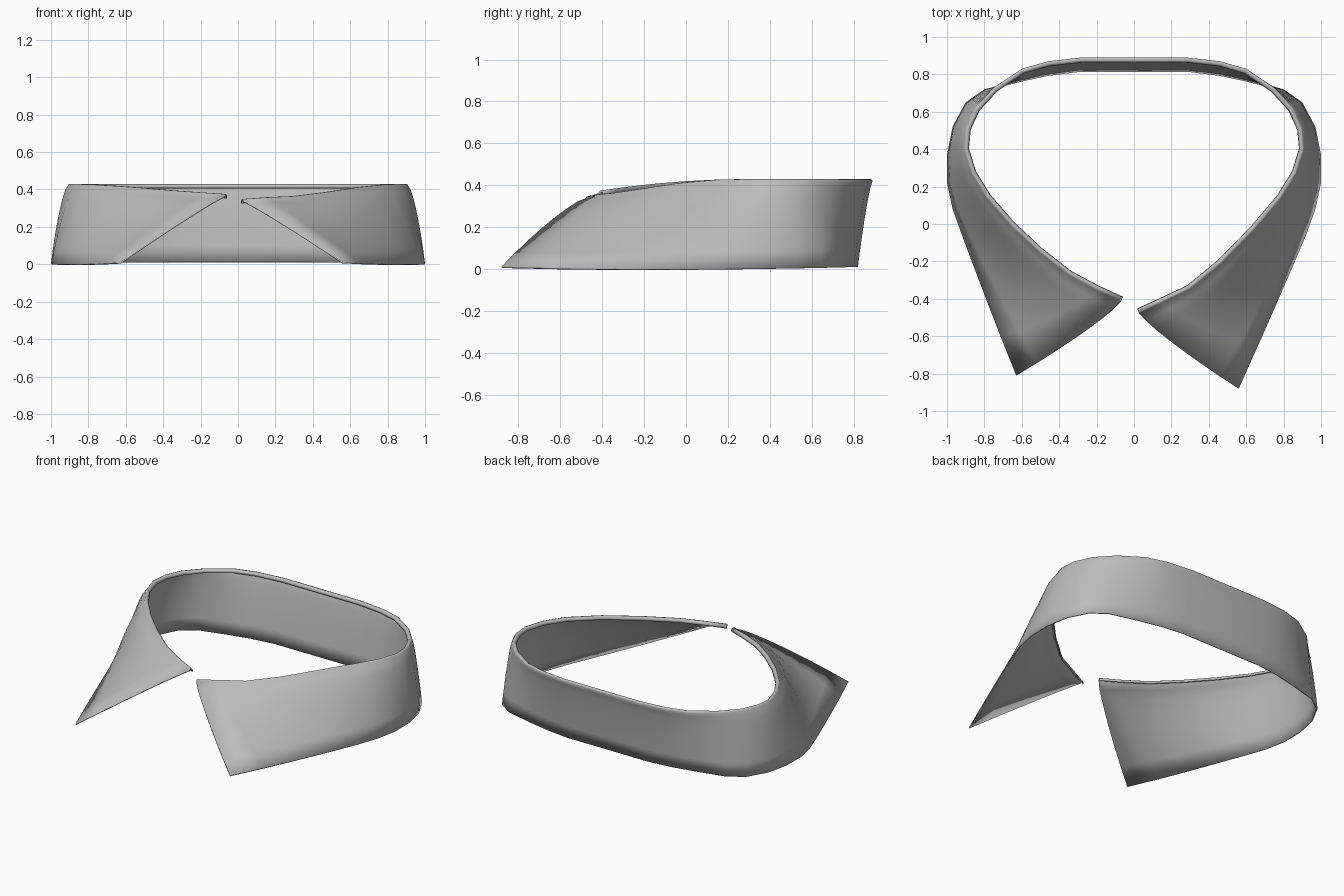
import bpy
import bmesh
import math
from mathutils import Vector

cube = bpy.data.objects.get("Cube")
if cube:
    bpy.data.objects.remove(cube)

# Half outline, front opening to centre back: fold line x, y, lower edge x, y
HALF = [
    (.07, -.415, .63, -.81), (.20, -.355, .71, -.61), (.35, -.275, .78, -.43),
    (.51, -.15, .86, -.22), (.66, -.01, .92, -.06), (.79, .14, .97, .08),
    (.87, .27, 1, .22), (.91, .40, 1, .37), (.90, .51, .97, .52),
    (.85, .62, .90, .65), (.75, .73, .80, .72), (.60, .83, .60, .77),
    (.46, .87, .46, .80), (.28, .89, .30, .82), (0, .89, 0, .82),
]
# The left point hangs lower and nearer the middle than the right one
FOLD_SHIFT = [1.4, 1.4, 1.7, 1.4, .5]
EDGE_SHIFT = [1, .75, .5, .2, 0]
# Rolled rim along the fold: distance towards the neck, rise above the fold
RIM = [(.028, -.012), (.025, .003), (.014, .01), (.004, .008)]
ROWS = 8
THICKNESS = .008


def edge_points(column, side, fold, edge):
    """Fold point and lower edge point of one column."""
    tx, ty, bx, by = column
    tx, ty = tx - .03 * fold, ty - .045 * fold
    bx, by = bx - .07 * edge, by - .07 * edge
    drop = max(0, (.3 - ty) / .72)
    top = Vector((side * tx, ty, .42 - .055 * drop ** 2 - .012 * fold))
    low = Vector((side * bx, by, .016 * by * by))
    return top, low


# Columns run from the right point, round the back, to the left point
shifts = list(zip(FOLD_SHIFT, EDGE_SHIFT))
shifts += [(0, 0)] * (len(HALF) - len(shifts))
right = [edge_points(c, -1, 0, 0) for c in HALF]
left = [edge_points(c, 1, *s) for c, s in zip(HALF[:-1], shifts)]
columns = right + left[::-1]

# Loft the rolled rim and the fallen cloth down to the lower edge
bm = bmesh.new()
grid = []
for i, (top, low) in enumerate(columns):
    tangent = columns[min(i + 1, len(columns) - 1)][0] - columns[max(i - 1, 0)][0]
    outward = Vector((-tangent.y, tangent.x, 0)).normalized()
    front = max(0, min(1, (.4 - top.y) / .8))
    back = max(0, min(1, (top.y - .5) / .3))
    bulge = .04 + .06 * front - .06 * back
    points = [top - outward * depth + Vector((0, 0, rise)) for depth, rise in RIM]
    for r in range(ROWS):
        t = (r / (ROWS - 1)) ** 1.5
        points.append(top.lerp(low, t) + outward * bulge * math.sqrt(t) * (1 - t))
    grid.append([bm.verts.new(p) for p in points])
for a, b in zip(grid, grid[1:]):
    for r in range(len(a) - 1):
        bm.faces.new((a[r], b[r], b[r + 1], a[r + 1]))

mesh = bpy.data.meshes.new("collar")
bm.to_mesh(mesh)
bm.free()
collar = bpy.data.objects.new("collar", mesh)
bpy.context.collection.objects.link(collar)

# Plain grey cloth
grey = bpy.data.materials.new("grey cloth")
grey.use_nodes = True
colour = (.5, .5, .5, 1)
grey.diffuse_color = colour
grey.node_tree.nodes["Principled BSDF"].inputs["Base Color"].default_value = colour
mesh.materials.append(grey)

# Thin cloth, thickened towards the neck
solid = collar.modifiers.new("thickness", 'SOLIDIFY')
solid.thickness = THICKNESS
solid.offset = -1

bpy.context.view_layer.objects.active = collar
collar.select_set(True)
bpy.ops.object.shade_smooth_by_angle(angle=math.radians(60))
